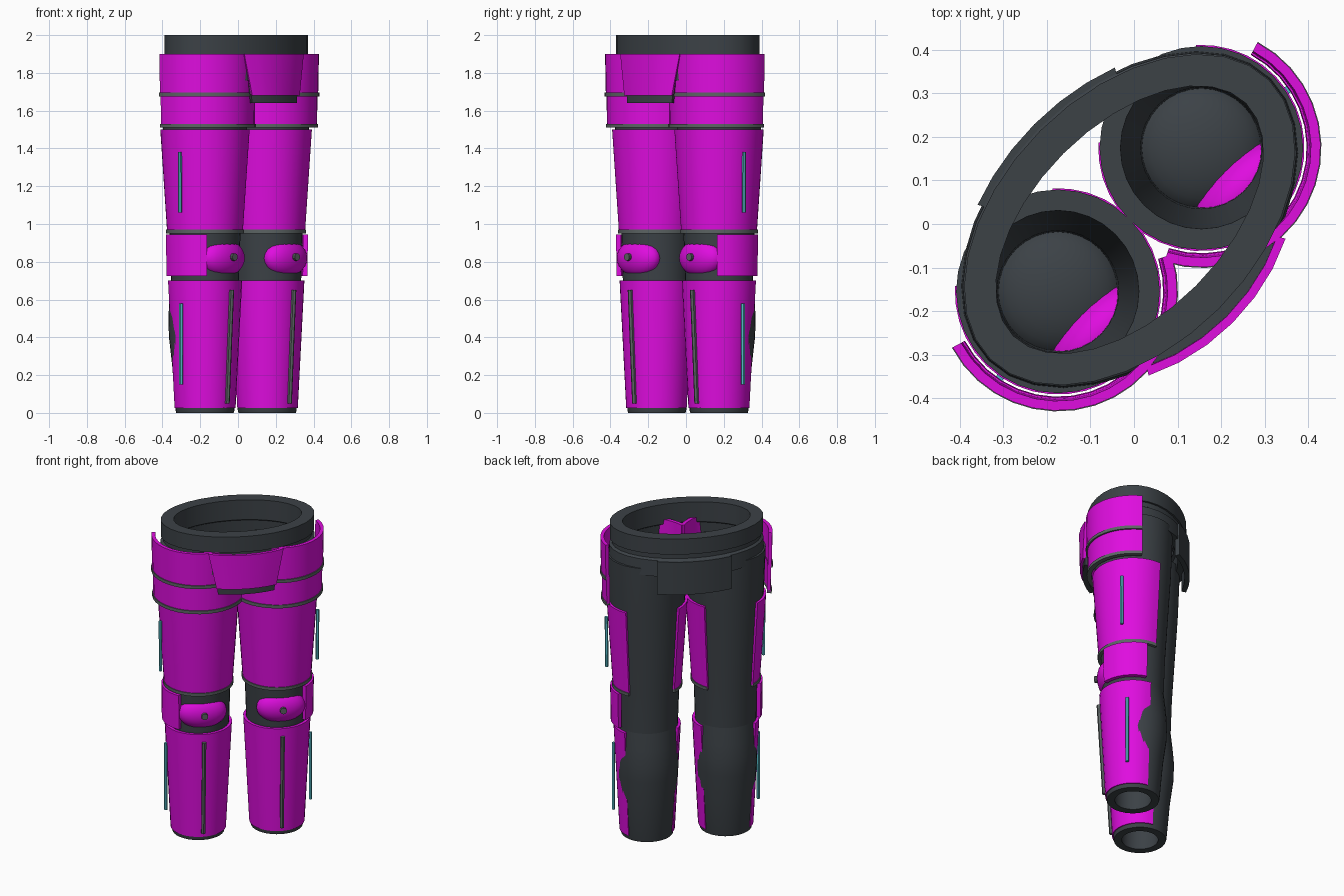
import bpy, bmesh
from math import radians, sin, cos, pi
from mathutils import Matrix, Vector

cube = bpy.data.objects.get("Cube")
if cube:
    bpy.data.objects.remove(cube, do_unlink=True)

# The model stands turned by an eighth of a circle
PLACE = Matrix.Translation((-0.01, 0.01, 0)) @ Matrix.Rotation(radians(45), 4, "Z")
LEG_X = 0.233
parts = []


def material(name, rgb):
    m = bpy.data.materials.new(name)
    m.use_nodes = True
    m.diffuse_color = (*rgb, 1)
    m.node_tree.nodes["Principled BSDF"].inputs["Base Color"].default_value = (*rgb, 1)
    return m


DARK = material("charcoal", (0.045, 0.054, 0.062))
ARMOR = material("magenta", (0.74, 0.004, 0.74))
TRIM = material("grey_trim", (0.11, 0.13, 0.13))
TEAL = material("teal_light", (0.09, 0.5, 0.58))


def finish(name, bm, mat):
    bmesh.ops.recalc_face_normals(bm, faces=bm.faces)
    mesh = bpy.data.meshes.new(name)
    bm.to_mesh(mesh)
    bm.free()
    mesh.materials.append(mat)
    ob = bpy.data.objects.new(name, mesh)
    bpy.context.collection.objects.link(ob)
    ob.matrix_world = PLACE
    parts.append(ob)


def shell(name, mat, sections, thick, span=None, side=1, x=0.0, taper=0.0):
    """Thick wall through sections (z, rx, ry, cy); span in degrees, 0 = outward, -90 = front.
    taper narrows the span at both ends towards the last section."""
    bm = bmesh.new()
    full = span is None
    a0, a1 = span or (0, 360)
    n = 32 if full else max(6, round(abs(a1 - a0) / 10))
    rows = []
    for i, (z, rx, ry, cy) in enumerate(sections):
        cut = taper * i / (len(sections) - 1)
        row = []
        for k in range(n if full else n + 1):
            a = radians(a0 + cut + (a1 - a0 - 2 * cut) * k / n)
            row.append([bm.verts.new((side * (x + (rx - t) * cos(a)), cy + (ry - t) * sin(a), z))
                        for t in (0, thick)])
        rows.append(row)
    count = len(rows[0])
    steps = [(k, (k + 1) % count) for k in range(count if full else count - 1)]
    for k, j in steps:
        for lo, hi in zip(rows, rows[1:]):
            for t in (0, 1):
                bm.faces.new((lo[k][t], lo[j][t], hi[j][t], hi[k][t]))
        for row in (rows[0], rows[-1]):
            bm.faces.new((row[k][0], row[j][0], row[j][1], row[k][1]))
    if not full:
        for lo, hi in zip(rows, rows[1:]):
            for k in (0, -1):
                bm.faces.new((lo[k][0], lo[k][1], hi[k][1], hi[k][0]))
    finish(name, bm, mat)


def rounds(*pairs):
    return [(z, r, r, 0) for z, r in pairs]


def ellipsoid(name, mat, center, size):
    bm = bmesh.new()
    bmesh.ops.create_uvsphere(bm, u_segments=24, v_segments=14, radius=1)
    bmesh.ops.transform(bm, matrix=Matrix.Translation(center) @ Matrix.Diagonal((*size, 1)), verts=bm.verts)
    finish(name, bm, mat)


def bar(name, mat, start, end, width, sides=6):
    start, end = Vector(start), Vector(end)
    axis = end - start
    bm = bmesh.new()
    bmesh.ops.create_cone(bm, cap_ends=True, segments=sides, radius1=width, radius2=width, depth=axis.length)
    turn = axis.to_track_quat("Z", "Y").to_matrix().to_4x4()
    bmesh.ops.transform(bm, matrix=Matrix.Translation((start + end) / 2) @ turn, verts=bm.verts)
    finish(name, bm, mat)


# Waist, hips and the flaps over the crotch
shell("waist_band", DARK, [(1.9, .453, .29, 0), (2.0, .453, .29, 0)], .075)
shell("hip_body", DARK, [(1.76, .46, .3, 0), (1.86, .455, .295, 0), (1.87, .44, .28, 0), (1.91, .44, .28, 0)], .06)
shell("front_flap", DARK, [(1.87, .42, .315, 0), (1.64, .41, .315, 0)], .03, (-118, -62), taper=4)
shell("back_flap", DARK, [(1.86, .46, .31, 0), (1.65, .46, .31, 0)], .03, (61, 119))
shell("pelvis_plate", ARMOR, [(1.9, .42, .335, 0), (1.68, .42, .33, 0)], .02, (-122, -58), taper=7)

for side, label in ((1, "left"), (-1, "right")):
    def wall(name, mat, sections, thick, span=None):
        shell(f"{label}_{name}", mat, sections, thick, span, side, LEG_X)

    def spot(angle, r, z):
        a = radians(angle)
        return (side * (LEG_X + r * cos(a)), r * sin(a), z)

    # Cloth leg, with a bulging calf
    wall("thigh", DARK, rounds((.71, .18), (.95, .188), (1.5, .222), (1.8, .234)), .048)
    wall("calf", DARK, [(0, .152, .152, 0), (.015, .156, .156, 0), (.25, .168, .168, .008), (.4, .178, .178, .018),
                        (.5, .18, .18, .02), (.6, .18, .18, .012), (.71, .18, .18, 0)], .046)
    ellipsoid(f"{label}_knee_joint", DARK, spot(0, 0, .82), (.15, .15, .075))

    # Hip plates with trim along the lower edges
    hip = (17, -153)
    wall("upper_hip_plate", ARMOR, rounds((1.69, .27), (1.9, .274)), .022, hip)
    wall("lower_hip_plate", ARMOR, rounds((1.52, .264), (1.69, .266)), .022, hip)
    wall("upper_hip_trim", TRIM, rounds((1.675, .276), (1.695, .276)), .028, hip)
    wall("lower_hip_trim", TRIM, rounds((1.51, .27), (1.53, .27)), .028, hip)

    # Thigh plate
    thigh = (48, -228)
    wall("thigh_plate", ARMOR, rounds((.96, .201), (1.5, .237)), .02, thigh)
    wall("thigh_trim", TRIM, rounds((.95, .206), (.97, .207)), .025, thigh)

    # Knee pad, its stud and the side guard
    ellipsoid(f"{label}_knee_pad", ARMOR, spot(-90, .135, .82), (.145, .075, .1))
    bar(f"{label}_knee_stud", TRIM, spot(-90, .2, .825), spot(-90, .226, .825), .02, 10)
    wall("knee_guard", ARMOR, rounds((.725, .213), (.945, .216)), .025, (28, -48))

    # Shin plate with front ridge
    wall("shin_plate", ARMOR, rounds((.025, .162), (.7, .197)), .018, (38, -213))
    bar(f"{label}_shin_ridge", TRIM, spot(-90, .167, .05), spot(-90, .2, .65), .013)

    # Outer light strips
    bar(f"{label}_thigh_light", TEAL, spot(-11, .236, 1.06), spot(-11, .238, 1.38), .01)
    bar(f"{label}_shin_light", TEAL, spot(-5, .197, .15), spot(-5, .197, .58), .01)

bpy.ops.object.select_all(action="DESELECT")
for ob in parts:
    ob.select_set(True)
bpy.context.view_layer.objects.active = parts[0]
bpy.ops.object.shade_smooth_by_angle(angle=radians(35))
